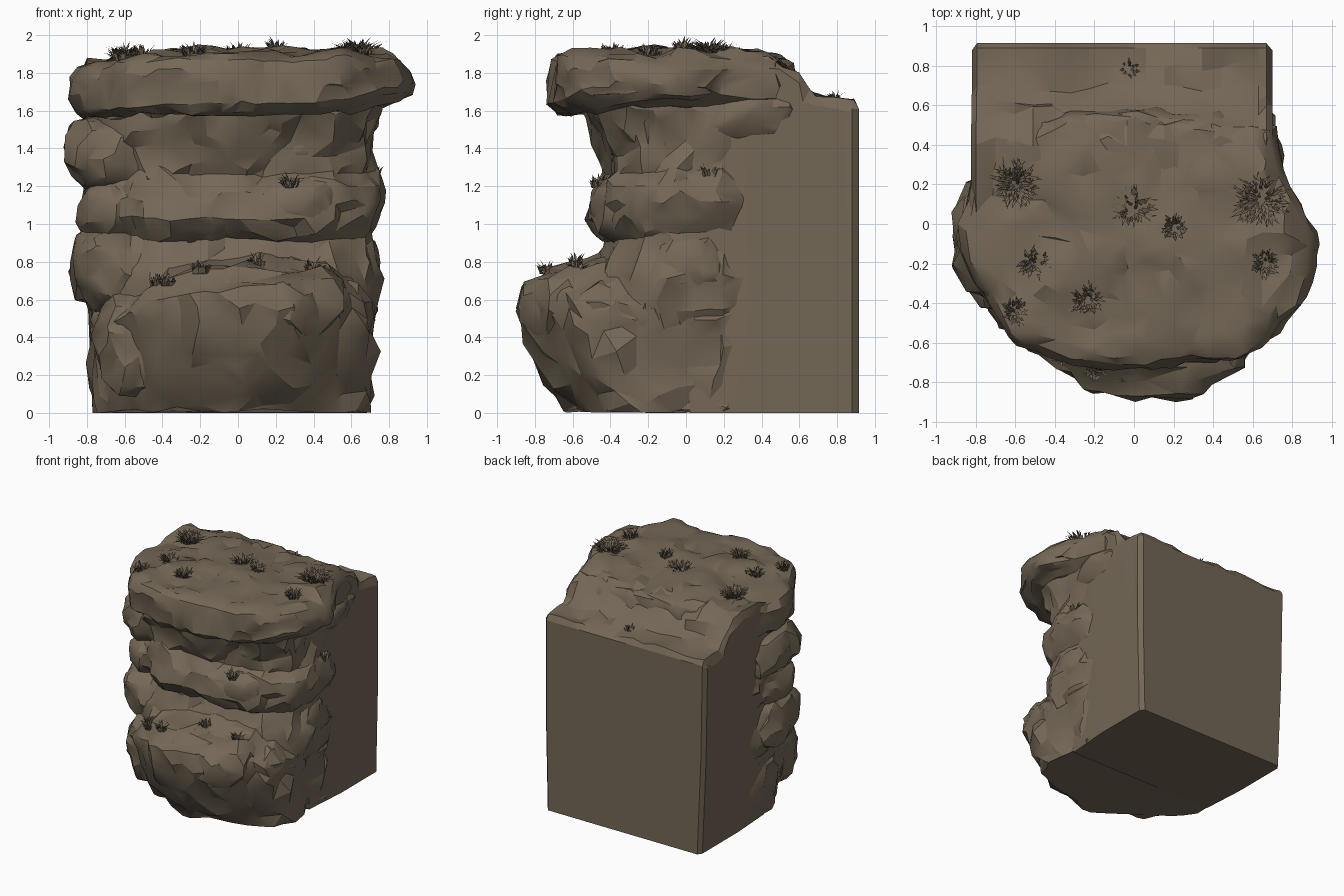
import bpy, bmesh, math, random
from mathutils import Vector, noise

if "Cube" in bpy.data.objects:
    bpy.data.objects.remove(bpy.data.objects["Cube"])

random.seed(4)
ROCK = bpy.data.materials.new("brown rock")
ROCK.diffuse_color = (0.175, 0.137, 0.094, 1)
ROCK.use_nodes = True
ROCK.node_tree.nodes["Principled BSDF"].inputs["Base Color"].default_value = ROCK.diffuse_color


def weather(bm, amp):
    """Push the surface along its normals to give chipped lumps."""
    bmesh.ops.recalc_face_normals(bm, faces=bm.faces)
    bm.normal_update()
    moves = []
    for v in bm.verts:
        cell = noise.voronoi(v.co * 3.6)[0][0]
        d = 0.45 - cell + 0.5 * noise.noise(v.co * 4) + 0.55 * noise.noise(v.co * 10)
        moves.append(v.normal * d * amp)
    for v, m in zip(bm.verts, moves):
        v.co += m
        v.co.z = max(v.co.z, 0)


def finish(name, bm, ratio=1.0, angle=27):
    bmesh.ops.recalc_face_normals(bm, faces=bm.faces)
    me = bpy.data.meshes.new(name)
    bm.to_mesh(me)
    bm.free()
    me.materials.append(ROCK)
    ob = bpy.data.objects.new(name, me)
    bpy.context.collection.objects.link(ob)
    bpy.ops.object.select_all(action='DESELECT')
    bpy.context.view_layer.objects.active = ob
    ob.select_set(True)
    if ratio < 1:
        mod = ob.modifiers.new("facets", 'DECIMATE')
        mod.ratio = ratio
        bpy.ops.object.modifier_apply(modifier=mod.name)
    bpy.ops.object.shade_smooth_by_angle(angle=math.radians(angle))
    return ob


def resample(pts, n):
    """Even points along a closed polygon."""
    pts = [Vector(p) for p in pts]
    lens = [(pts[(i + 1) % len(pts)] - p).length for i, p in enumerate(pts)]
    out, i, start = [], 0, 0.0
    for k in range(n):
        d = sum(lens) * k / n
        while d > start + lens[i]:
            start += lens[i]
            i += 1
        out.append(pts[i].lerp(pts[(i + 1) % len(pts)], (d - start) / lens[i]))
    return out


def stratum(name, plan, rings, centre, amp, n=90, rows=28, ratio=0.17):
    """Rock layer: plan outline scaled by (z, sx, sy) rings."""
    c = Vector(centre)
    outline = resample(plan, n)
    rings = [Vector(r) for r in rings]
    loops, bm = [], bmesh.new()
    for j in range(rows + 1):
        t = j / rows * (len(rings) - 1)
        i = min(int(t), len(rings) - 2)
        z, sx, sy = rings[i].lerp(rings[i + 1], t - i)
        loops.append([bm.verts.new((c.x + (p.x - c.x) * sx, c.y + (p.y - c.y) * sy, z))
                      for p in outline])
    for a, b in zip(loops, loops[1:]):
        for k in range(n):
            m = (k + 1) % n
            bm.faces.new((a[k], a[m], b[m], b[k]))
    bm.faces.new(loops[0])
    bm.faces.new(loops[-1])
    weather(bm, amp)
    return finish(name, bm, ratio)


def boulder(name, centre, radii, amp=0.055, ratio=0.06):
    bm = bmesh.new()
    bmesh.ops.create_icosphere(bm, subdivisions=5, radius=1)
    for v in bm.verts:
        # squared-off ellipsoid
        k = sum(abs(x) ** 2.6 for x in v.co) ** (-1 / 2.6)
        v.co = Vector([centre[i] + v.co[i] * k * radii[i] for i in range(3)])
    weather(bm, amp)
    return finish(name, bm, ratio)


# Back block: side profile extruded across x, ragged on top
profile = [(.02, 0), (.4, 0), (.915, 0), (.915, .8), (.915, 1.61), (.89, 1.64), (.8, 1.65),
           (.69, 1.67), (.63, 1.71), (.57, 1.79), (.5, 1.85), (.42, 1.88), (.2, 1.87), (.02, 1.8)]
bm = bmesh.new()
xs = [-.79, -.765] + [-.7 + i * .095 for i in range(15)] + [.67, .7]
loops = []
for i, x in enumerate(xs):
    end = i in (0, len(xs) - 1)
    loop = []
    for y, z in profile:
        yy, zz, xx = y, z, x
        if z > 1.63:
            zz += random.uniform(-.025, .025) - (.05 if end else 0)
            yy += random.uniform(-.03, .03) if y < .85 else 0
        if end:
            yy = min(yy, .88)
            if y < .1:
                xx -= math.copysign(.03, x)
        xx *= .975 + .025 * min(1, z / .8)
        if x < -.75:
            xx -= .03 * z / 1.65
        loop.append(bm.verts.new((xx, yy, zz)))
    loops.append(loop)
for a, b in zip(loops, loops[1:]):
    for k in range(len(profile)):
        m = (k + 1) % len(profile)
        bm.faces.new((a[k], a[m], b[m], b[k]))
bm.faces.new(loops[0])
bm.faces.new(loops[-1])
bmesh.ops.triangulate(bm, faces=[f for f in bm.faces if len(f.verts) > 4])
finish("back_block", bm, angle=20)

# Bulging foot of the cliff, its top falling away to both sides
foot = [(.62, .45), (.69, .2), (.71, -.2), (.72, -.42), (.67, -.58), (.5, -.72), (.25, -.87),
        (0, -.9), (-.2, -.86), (-.38, -.75), (-.53, -.63), (-.7, -.42), (-.78, -.2), (-.78, .2),
        (-.72, .45)]
base = stratum("foot_layer", foot,
               [(0, .95, .75), (.06, .97, .79), (.2, .98, .88), (.4, 1, .97), (.56, 1.01, 1),
                (.66, .99, .99), (.73, .94, .9), (.79, .86, .76), (.85, .75, .62), (.9, .4, .3)],
               (0, .3), .06)
for v in base.data.vertices:
    if v.co.z > .4:
        v.co.z -= min(.15, .4 * max(0, abs(v.co.x - .1) - .35)) * min(1, (v.co.z - .4) / .3)

# Middle layers share one outline
mid = [(.64, .42), (.72, .2), (.75, 0), (.76, -.15), (.7, -.3), (.52, -.45), (.2, -.51),
       (-.2, -.53), (-.48, -.5), (-.68, -.36), (-.81, -.12), (-.82, .15), (-.74, .42)]
stratum("neck_layer", mid,
        [(.45, .93, .9), (.55, .98, 1), (.72, 1, 1), (.82, .98, .93), (.92, .96, .84), (1, .93, .8)],
        (0, .2), .055, rows=18, ratio=.2)
stratum("middle_layer", mid,
        [(.91, .92, .84), (.96, .96, .95), (1.03, 1, 1), (1.12, 1.02, .98), (1.2, 1.01, .91),
         (1.27, .97, .83), (1.33, .9, .75)], (0, .2), .06, rows=18, ratio=.2)
stratum("recess_layer", mid,
        [(1.2, .95, .8), (1.3, .95, .86), (1.42, .96, .9), (1.5, .98, .97), (1.6, 1.01, 1.04),
         (1.68, 1, 1)], (0, .2), .065, rows=18, ratio=.2)

# Overhanging cap
cap = [(.71, .48), (.77, .22), (.9, .04), (.95, -.1), (.94, -.25), (.88, -.36), (.75, -.54),
       (.56, -.68), (.2, -.72), (-.1, -.74), (-.4, -.68), (-.62, -.6), (-.8, -.3), (-.89, -.1),
       (-.86, .15), (-.77, .45), (-.4, .55), (0, .58), (.4, .55)]
slab = stratum("cap_slab", cap,
               [(1.57, .82, .82), (1.6, .93, .93), (1.64, .99, .99), (1.74, 1, 1), (1.82, .99, .99),
                (1.87, .95, .97), (1.9, .86, .9), (1.91, .65, .65), (1.92, .35, .35),
                (1.925, .08, .08)], (0, -.05), .05, rows=34)
for v in slab.data.vertices:
    # the cap droops to the left and to the rear
    v.co.z -= .05 * max(0, -v.co.x - .3) / .6 + .1 * max(0, v.co.y - .3)
    if v.co.x > .3 and v.co.z < 1.72:
        v.co.z += .04 * min(1, (v.co.x - .3) / .4)

# Left column and loose lumps
for name, c, r in [
        ("left_upper_boulder", (-.64, -.06, 1.37), (.28, .32, .22)),
        ("left_middle_boulder", (-.62, -.08, 1.07), (.23, .32, .18)),
        ("left_lower_boulder", (-.63, -.1, .77), (.25, .33, .24)),
        ("left_foot_boulder", (-.52, -.25, .36), (.23, .31, .3)),
        ("front_foot_lump", (.14, -.5, .57), (.44, .36, .22)),
        ("right_foot_lump", (.5, -.3, .53), (.22, .3, .16)),
        ("right_neck_lump", (.54, .02, .78), (.21, .23, .22)),
        ("middle_lump", (.28, -.3, 1.11), (.26, .2, .13)),
        ("middle_left_lump", (-.14, -.3, 1.08), (.22, .2, .13)),
        ("recess_lump", (.3, -.25, 1.42), (.16, .16, .12)),
        ("right_recess_lump", (.56, .32, 1.57), (.18, .28, .14))]:
    boulder(name, c, r)

# Grass tufts: (x, y, ray start height, radius, blades)
tufts = [(-.6, .2, 3, .13, 130), (0, .07, 3, .13, 110), (.2, -.02, 3, .08, 40),
         (.64, .12, 3, .16, 150), (.66, -.2, 3, .09, 60), (-.5, -.2, 3, .1, 50),
         (-.6, -.44, 3, .08, 50), (-.24, -.38, 3, .1, 70), (-.02, .79, 3, .06, 14),
         (-.2, -.74, 1.4, .07, 35), (.1, -.58, 1.4, .07, 35), (.4, -.58, 1.4, .08, 35),
         (-.43, -.6, 1.4, .06, 25), (.28, -.46, 1.5, .08, 35), (-.37, -.66, 1.0, .06, 30),
         (.72, .12, 1.55, .07, 15)]
bpy.context.view_layer.update()
deps = bpy.context.evaluated_depsgraph_get()
bm = bmesh.new()
for x, y, top, rad, count in tufts:
    hit, loc, *_ = bpy.context.scene.ray_cast(deps, (x, y, top), (0, 0, -1))
    if not hit:
        continue
    for _ in range(count):
        # blades lean outwards from the middle of the tuft
        b, off = random.uniform(0, math.tau), random.random() ** .5
        a = b + random.uniform(-.9, .9)
        spot = loc + Vector((math.cos(b), math.sin(b), 0)) * rad * .55 * off
        out = Vector((math.cos(a), math.sin(a), 0))
        reach = rad * random.uniform(.2, .6)
        side = Vector((-out.y, out.x, 0)) * .007
        lift = random.uniform(.01, .09 - .05 * off)
        root = spot - Vector((0, 0, .012))
        bend = spot + out * reach * .4 + Vector((0, 0, lift * .6))
        tip = spot + out * reach + Vector((0, 0, lift))
        l0, r0, l1, r1, t = [bm.verts.new(p) for p in
                             (root - side, root + side, bend - side, bend + side, tip)]
        bm.faces.new((l0, r0, r1, l1))
        bm.faces.new((l1, r1, t))
finish("grass_tufts", bm)
